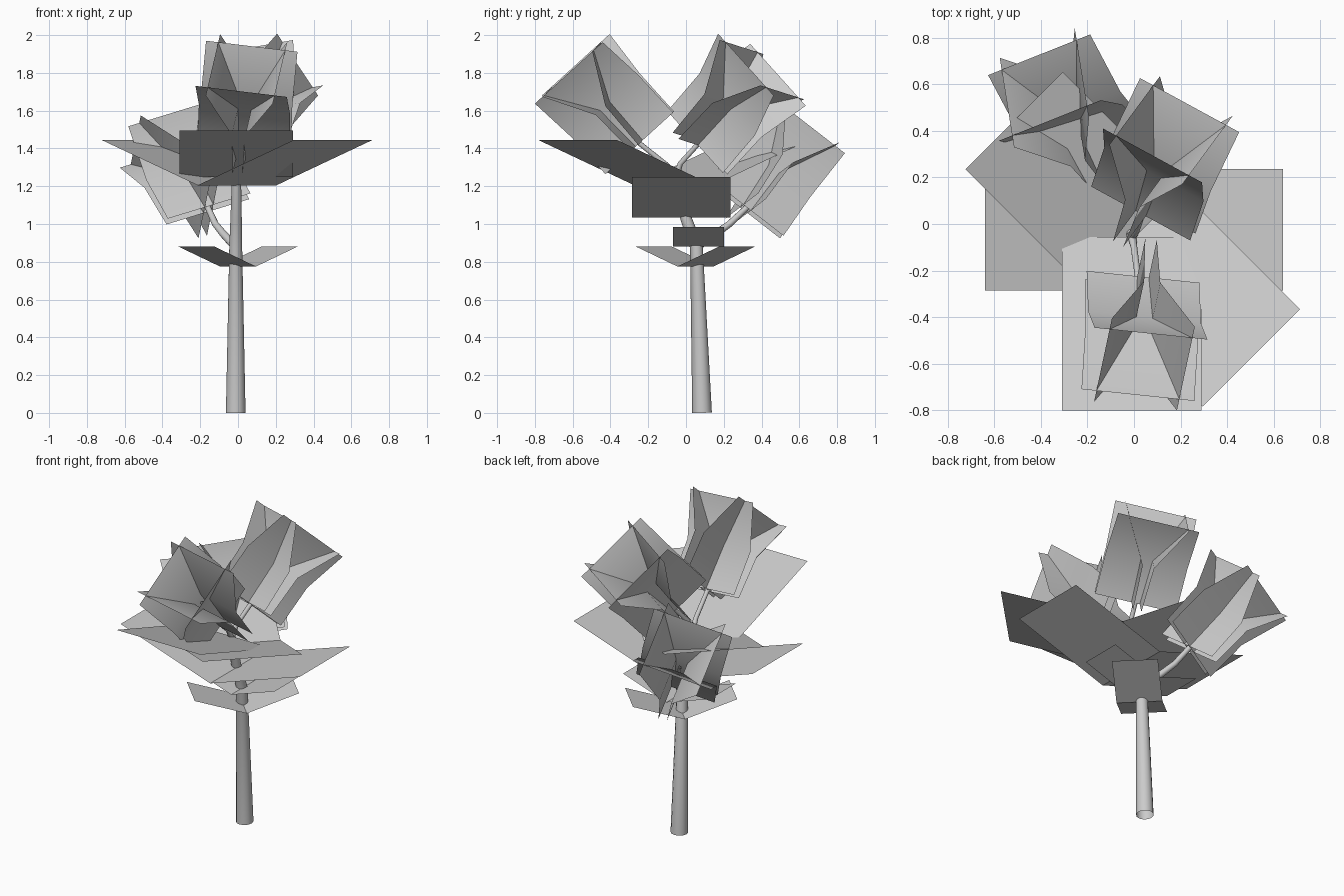
import bpy, math
from mathutils import Vector, Matrix

if "Cube" in bpy.data.objects:
    bpy.data.objects.remove(bpy.data.objects["Cube"])


def mesh_object(name, verts, faces):
    me = bpy.data.meshes.new(name)
    me.from_pydata([tuple(v) for v in verts], [], faces)
    me.update()
    ob = bpy.data.objects.new(name, me)
    bpy.context.collection.objects.link(ob)
    for p in me.polygons:
        p.use_smooth = True
    return ob


def grid_faces(rows, start=0):
    return [(start + 2 * i, start + 2 * i + 1, start + 2 * i + 3, start + 2 * i + 2)
            for i in range(rows - 1)]


def tube(name, points):
    # points: (x, y, z, radius), open ended
    cu = bpy.data.curves.new(name, 'CURVE')
    cu.dimensions = '3D'
    cu.bevel_depth = 1.0
    cu.bevel_resolution = 4
    sp = cu.splines.new('POLY')
    sp.points.add(len(points) - 1)
    for p, (x, y, z, r) in zip(sp.points, points):
        p.co = (x, y, z, 1)
        p.radius = r
    sp.use_smooth = True
    ob = bpy.data.objects.new(name, cu)
    bpy.context.collection.objects.link(ob)


def leaf_sheet(name, centre, angle, length, half_w, rise, sides=(-1, 1)):
    # flat leaf cards rising from a fold at the trunk
    a = math.radians(angle)
    d = Vector((math.cos(a), math.sin(a), 0))
    w = Vector((-d.y, d.x, 0)) * half_w
    c = Vector(centre)
    for s in sides:
        tip = c + d * length * s + Vector((0, 0, rise))
        verts = [c - w * s, c + w * s, tip - w * s, tip + w * s]
        ob = mesh_object(name, verts, [(0, 2, 3, 1)])
        for p in ob.data.polygons:
            p.use_smooth = False


def flower(name, base, axis, roll):
    # four bent petal cards flaring around a tilted axis
    z = Vector(axis).normalized()
    x = Vector((1, 0, 0))
    x = (x - z * x.dot(z)).normalized()
    verts, faces = [], []
    for k in range(4):
        r = Matrix.Rotation(math.radians(roll + 90 * k), 3, z)
        out, side = r @ x, r @ z.cross(x)
        n = len(verts)
        for h, rad in ((0, 0.025), (0.27, 0.035), (0.53, 0.18)):
            for s in (-1, 1):
                verts.append(Vector(base) + z * h + out * rad + side * 0.245 * s)
        faces += grid_faces(3, n)
    mesh_object(name, verts, faces)


# Trunk
tube("trunk", [(-0.012, 0.085, 0, 0.052), (-0.012, 0.055, 0.88, 0.034),
               (-0.01, 0.0, 1.03, 0.03), (-0.008, -0.055, 1.25, 0.024)])

# Leaves, lowest to highest
leaf_sheet("lower_leaf", (0, 0.05, 0.775), 45, 0.31, 0.135, 0.105)
leaf_sheet("lower_cross_leaf", (0, 0.065, 0.88), 0, 0.31, 0.135, 0.103)
leaf_sheet("wide_leaf", (0, -0.025, 1.035), 0, 0.64, 0.26, 0.213)
leaf_sheet("diagonal_leaf", (-0.005, -0.065, 1.205), -45, 0.72, 0.295, 0.24)
leaf_sheet("front_leaf", (-0.01, -0.055, 1.25), -90, 0.745, 0.3, 0.245, (1,))

# Flower stalks
tube("front_stalk", [(-0.008, -0.055, 1.24, 0.018), (0, -0.1, 1.31, 0.014),
                     (0.02, -0.25, 1.43, 0.013), (0.035, -0.42, 1.62, 0.01)])
tube("back_stalk", [(-0.008, -0.055, 1.24, 0.018), (0.01, -0.03, 1.32, 0.014),
                    (0.045, 0.07, 1.43, 0.013), (0.11, 0.23, 1.62, 0.01)])
tube("side_stalk", [(-0.015, 0.06, 0.88, 0.022), (-0.08, 0.16, 0.95, 0.02),
                    (-0.12, 0.23, 1.0, 0.018), (-0.156, 0.315, 1.08, 0.016),
                    (-0.27, 0.45, 1.275, 0.01)])

# Flowers
flower("front_flower", (0.035, -0.245, 1.43), (0.01, -0.365, 0.40), -9)
flower("back_flower", (0.04, 0.06, 1.43), (0.12, 0.345, 0.39), -27)
flower("side_flower", (-0.156, 0.315, 1.08), (-0.22, 0.26, 0.38), 8)
